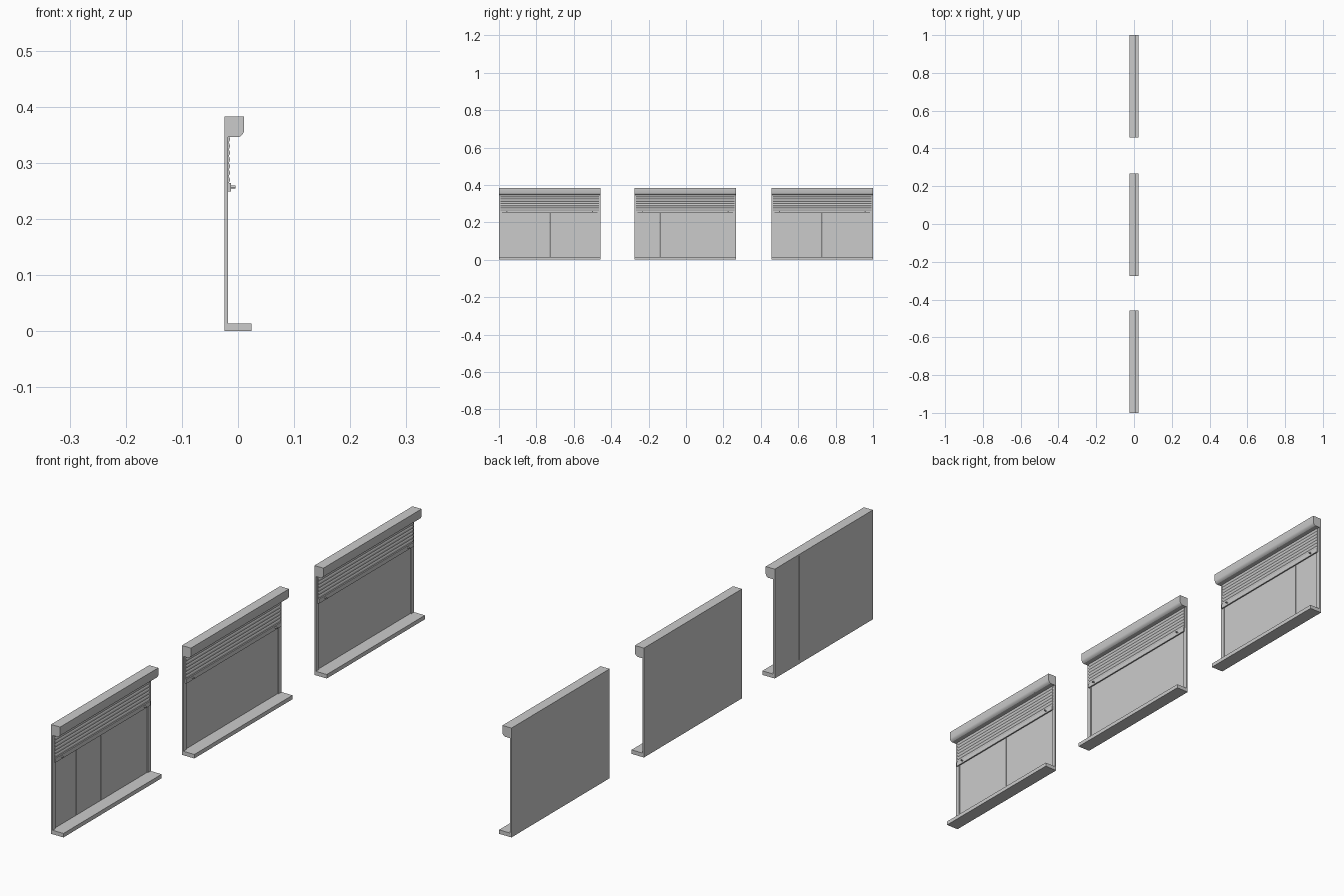
import bpy, math

if "Cube" in bpy.data.objects:
    bpy.data.objects.remove(bpy.data.objects["Cube"])

WIDTH = 0.543
CENTRES = {"near": -0.7285, "middle": -0.0045, "far": 0.7285}


def extrude(name, profile, y0, y1, smooth=False):
    """Sweep an x-z profile along y."""
    n = len(profile)
    verts = [(x, y, z) for y in (y0, y1) for x, z in profile]
    faces = [(i, (i + 1) % n, (i + 1) % n + n, i + n) for i in range(n)]
    faces += [tuple(reversed(range(n))), tuple(range(n, 2 * n))]
    mesh = bpy.data.meshes.new(name)
    mesh.from_pydata(verts, [], faces)
    obj = bpy.data.objects.new(name, mesh)
    bpy.context.collection.objects.link(obj)
    bpy.context.view_layer.objects.active = obj
    bpy.ops.object.select_all(action='DESELECT')
    obj.select_set(True)
    bpy.ops.object.mode_set(mode='EDIT')
    bpy.ops.mesh.select_all(action='SELECT')
    bpy.ops.mesh.normals_make_consistent(inside=False)
    bpy.ops.object.mode_set(mode='OBJECT')
    if smooth:
        bpy.ops.object.shade_smooth_by_angle(angle=math.radians(30))
    return obj


def box(name, x0, x1, y0, y1, z0, z1):
    return extrude(name, [(x0, z0), (x1, z0), (x1, z1), (x0, z1)], y0, y1)


def slat_profile(z0, z1, steps=5):
    """One bowed shutter slat, flat at the back."""
    pts = [(-0.0185, z1), (-0.0185, z0)]
    for i in range(steps + 1):
        t = i / steps
        pts.append((-0.0168 + 0.0026 * math.sin(math.pi * t), z0 + (z1 - z0) * t))
    return pts


HEAD = [(-0.022, 0.346), (0.002, 0.346), (0.006, 0.3485), (0.009, 0.352),
        (0.011, 0.357), (0.011, 0.383), (-0.024, 0.383), (-0.024, 0.378),
        (-0.022, 0.378)]

for label, cy in CENTRES.items():
    a, b = cy - WIDTH / 2, cy + WIDTH / 2

    # Sill and shutter box
    box(f"sill_{label}", -0.024, 0.024, a, b, 0, 0.014)
    extrude(f"shutter_box_{label}", HEAD, a, b, smooth=True)

    # Four glazing panels with hairline joints
    w = WIDTH / 4
    for i in range(4):
        box(f"panel_{label}_{i}", -0.024, -0.0215,
            a + i * w + (0.0004 if i else 0), a + (i + 1) * w - (0.0004 if i < 3 else 0),
            0.014, 0.378)

    # Side guide rails
    for side, y in (("left", a), ("right", b - 0.016)):
        box(f"guide_{side}_{label}", -0.0215, -0.018, y, y + 0.016, 0.014, 0.346)

    # Roller curtain of bowed slats
    count, bottom, top = 7, 0.264, 0.348
    h = (top - bottom) / count
    for i in range(count):
        extrude(f"slat_{label}_{i}", slat_profile(bottom + i * h, bottom + (i + 1) * h),
                a + 0.009, b - 0.009, smooth=True)

    # Bottom bar with two stop pegs
    box(f"bottom_bar_{label}", -0.0175, -0.0125, a + 0.009, b - 0.009, 0.249, 0.264)
    for s in (-1, 1):
        bpy.ops.mesh.primitive_cylinder_add(
            vertices=12, radius=0.0025, depth=0.0095,
            location=(-0.0088, cy + s * (WIDTH / 2 - 0.042), 0.257),
            rotation=(0, math.pi / 2, 0))
        peg = bpy.context.object
        peg.name = f"stop_peg_{label}_{'right' if s > 0 else 'left'}"
        bpy.ops.object.shade_smooth_by_angle(angle=math.radians(40))
